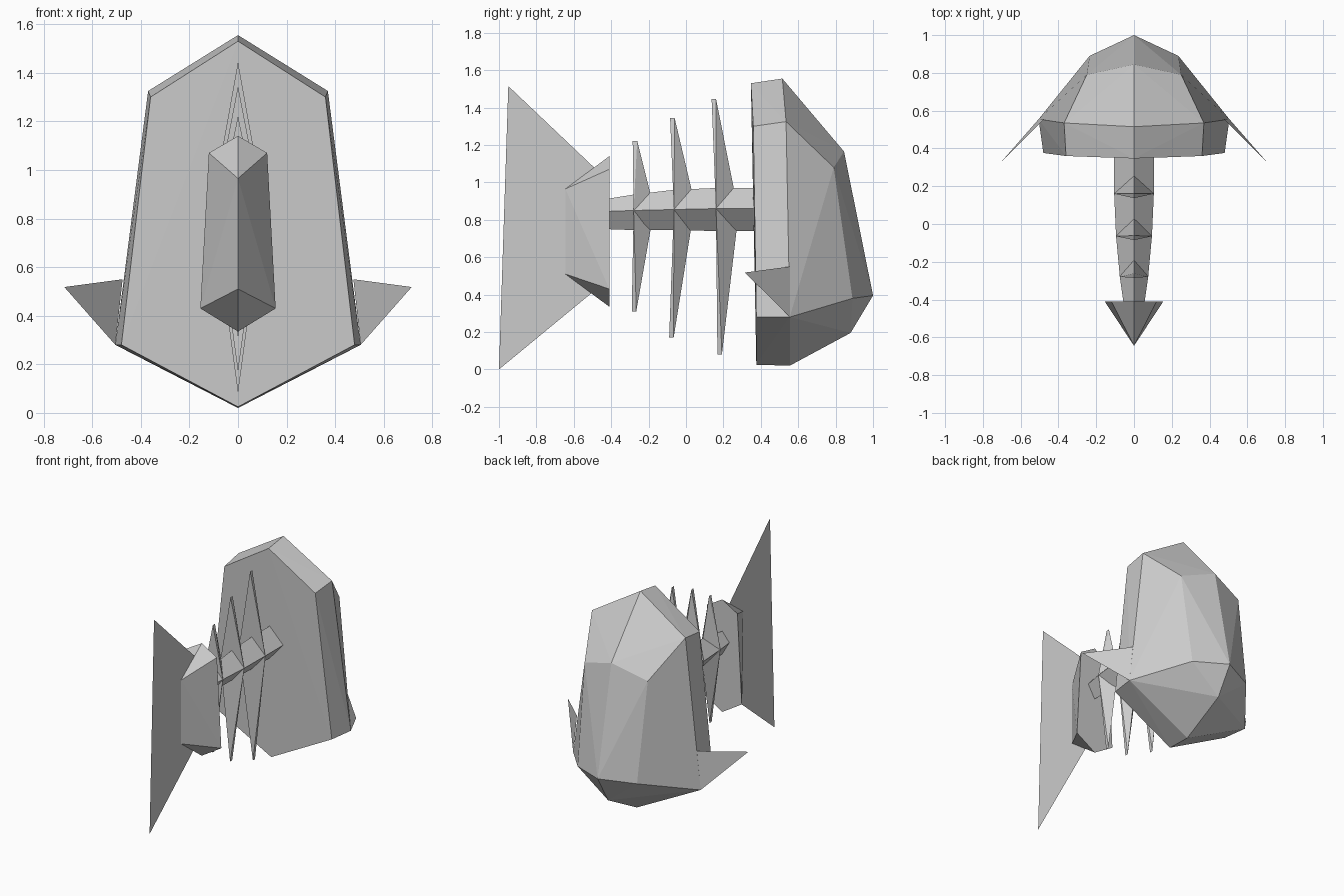
import bpy, bmesh

if "Cube" in bpy.data.objects:
    bpy.data.objects.remove(bpy.data.objects["Cube"])


def add_object(name, bm):
    bmesh.ops.recalc_face_normals(bm, faces=bm.faces[:])
    mesh = bpy.data.meshes.new(name)
    bm.to_mesh(mesh)
    bm.free()
    obj = bpy.data.objects.new(name, mesh)
    bpy.context.collection.objects.link(obj)
    return obj


def mirrored(points):
    """Add the opposite point for every point off the centre plane."""
    return points + [(-x, y, z) for x, y, z in points if x > 0]


def hull(name, points):
    bm = bmesh.new()
    for p in mirrored(points):
        bm.verts.new(p)
    bmesh.ops.convex_hull(bm, input=bm.verts[:])
    bmesh.ops.dissolve_limit(bm, angle_limit=0.01, verts=bm.verts[:], edges=bm.edges[:])
    return add_object(name, bm)


def sheet(name, points):
    bm = bmesh.new()
    bm.faces.new([bm.verts.new(p) for p in points])
    bmesh.ops.triangulate(bm, faces=bm.faces[:])
    return add_object(name, bm)


# Faceted head: back plate, widest ring, face ring and nose tip
hull("head", [
    (0, 0.347, 1.53), (0.36, 0.36, 1.30), (0.48, 0.376, 0.28), (0, 0.376, 0.025),
    (0, 0.515, 1.555), (0.37, 0.535, 1.325), (0.505, 0.555, 0.28), (0, 0.555, 0.02),
    (0, 0.845, 1.165), (0.25, 0.79, 1.08), (0.235, 0.89, 0.38), (0, 0.88, 0.195),
    (0, 1.0, 0.395),
])

# Thin fins on both sides of the head
for side, s in (("right", 1), ("left", -1)):
    sheet(f"{side}_side_fin", [
        (s * 0.715, 0.315, 0.518), (s * 0.475, 0.555, 0.55), (s * 0.505, 0.555, 0.28)])

# Tapering diamond spine: y, half width, top, middle, bottom
sections = [
    (0.37, 0.105, 0.97, 0.86, 0.74),
    (0.16, 0.105, 0.97, 0.86, 0.74),
    (-0.065, 0.095, 0.96, 0.855, 0.745),
    (-0.28, 0.075, 0.935, 0.85, 0.745),
    (-0.42, 0.055, 0.912, 0.845, 0.75),
]
bm = bmesh.new()
rings = [[bm.verts.new(p) for p in ((0, y, t), (w, y, m), (0, y, b), (-w, y, m))]
         for y, w, t, m, b in sections]
for a, b in zip(rings, rings[1:]):
    for i in range(4):
        j = (i + 1) % 4
        bm.faces.new((a[i], a[j], b[j], b[i]))
bm.faces.new(rings[0])
bm.faces.new(rings[-1])
add_object("spine", bm)

# Rib spikes: base y, half width, base z, rear y, rear z, tip y, tip z
spikes = [
    (0.16, 0.105, 0.86, 0.255, 0.97, 0.137, 1.445),
    (0.16, 0.105, 0.86, 0.27, 0.74, 0.168, 0.08),
    (-0.065, 0.095, 0.855, 0.03, 0.96, -0.085, 1.345),
    (-0.065, 0.095, 0.855, 0.025, 0.74, -0.09, 0.17),
    (-0.28, 0.077, 0.85, -0.19, 0.94, -0.285, 1.222),
    (-0.28, 0.077, 0.85, -0.19, 0.745, -0.29, 0.31),
]
for i, (y, w, z, ry, rz, ty, tz) in enumerate(spikes):
    kind = "lower" if i % 2 else "upper"
    hull(f"{kind}_rib_{i // 2 + 1}", [
        (w, y, z), (0, ry, rz), (0, ty, tz), (0, ty + 0.024, tz)])

# Wedge block at the tail root
hull("tail_block", [
    (0, -0.41, 1.14), (0.12, -0.41, 1.07), (0.155, -0.41, 0.43), (0, -0.41, 0.335),
    (0, -0.645, 0.965), (0, -0.645, 0.51),
])

# Flat forked tail fin
sheet("tail_fin", [
    (0, -0.95, 1.515), (0, -0.885, 0.74), (0, -1.0, 0.0),
    (0, -0.46, 0.445), (0, -0.46, 1.05),
])
